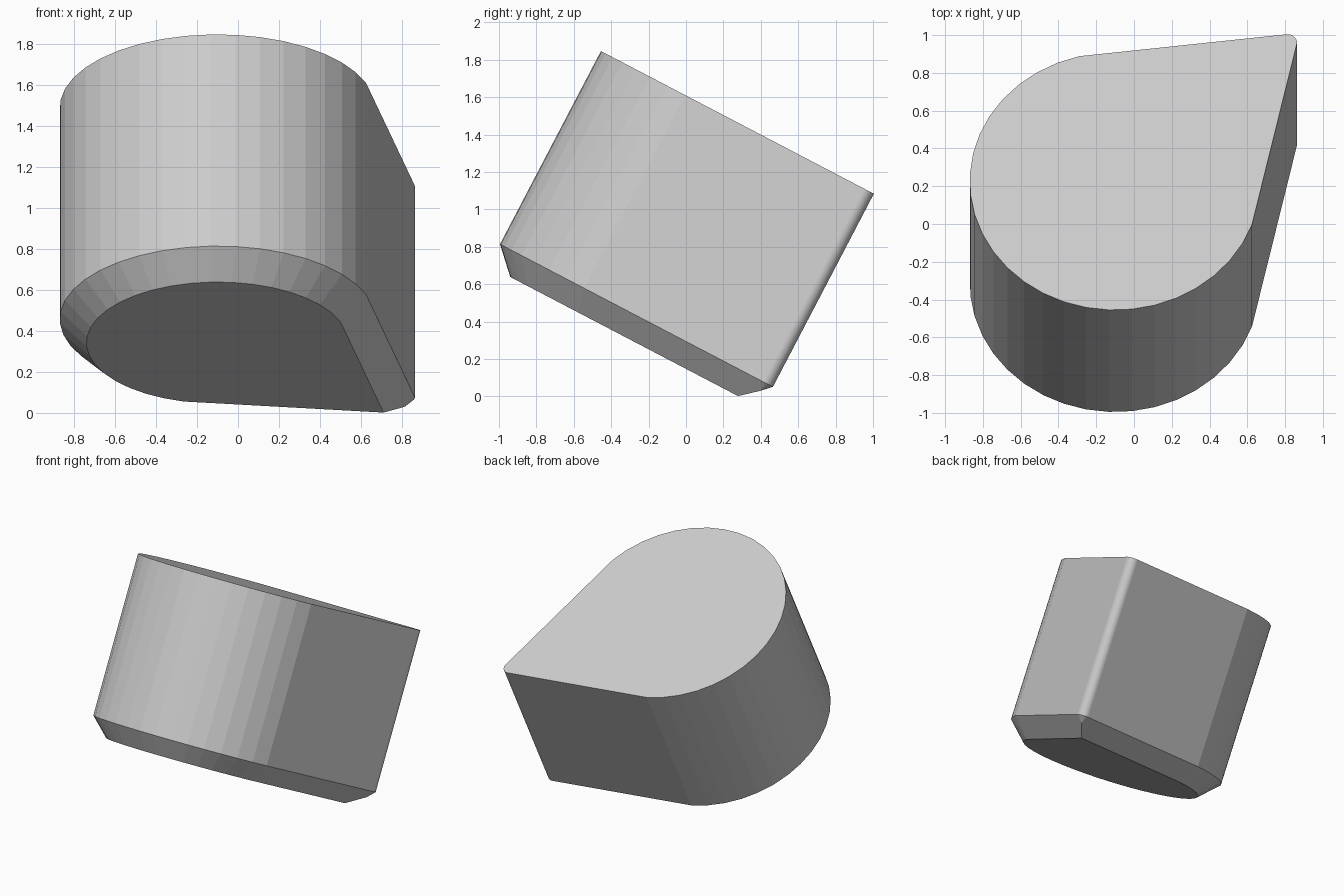
import bpy, bmesh
from math import sin, cos, acos, radians, pi

if "Cube" in bpy.data.objects:
    bpy.data.objects.remove(bpy.data.objects["Cube"])

RADIUS = 0.77           # round end
TIP = 1.318             # distance to the unrounded tip
HALF = radians(35.4)    # half angle of the tip
FILLET = 0.05
AXIS = radians(42.2)    # direction of the tip
ARC_SEGS, TIP_SEGS = 26, 16


def ring(bm, inset, z):
    """Teardrop outline offset inwards by inset, at height z."""
    foot = pi / 2 - HALF
    r = RADIUS - inset
    kink = foot + acos((TIP * sin(HALF) - inset) / r)
    fr = max(FILLET - inset, 0.0)
    c = TIP - max(inset, FILLET) / sin(HALF)
    pts = []
    for i in range(ARC_SEGS + 1):
        a = AXIS + kink + (2 * pi - 2 * kink) * i / ARC_SEGS
        pts.append((r * cos(a), r * sin(a), z))
    for i in range(TIP_SEGS + 1):
        a = AXIS - foot + 2 * foot * i / TIP_SEGS
        pts.append((c * cos(AXIS) + fr * cos(a), c * sin(AXIS) + fr * sin(a), z))
    return [bm.verts.new(p) for p in pts]


# Teardrop block: bevelled foot, straight wall, flat top
bm = bmesh.new()
rings = [ring(bm, d, z) for d, z in ((0.13, 0), (FILLET, 0.08), (0, 0.13), (0, 1.295))]
n = len(rings[0])
for lo, hi in zip(rings, rings[1:]):
    for i in range(n):
        j = (i + 1) % n
        bm.faces.new((lo[i], lo[j], hi[j], hi[i]))
bm.faces.new(rings[0][::-1])
bm.faces.new(rings[-1])
bmesh.ops.remove_doubles(bm, verts=bm.verts, dist=0.0005)
bmesh.ops.dissolve_limit(bm, angle_limit=0.02, verts=bm.verts, edges=bm.edges)
bmesh.ops.recalc_face_normals(bm, faces=bm.faces)

mesh = bpy.data.meshes.new("teardrop_block")
bm.to_mesh(mesh)
bm.free()
block = bpy.data.objects.new("teardrop_block", mesh)
bpy.context.collection.objects.link(block)

# Tilt forward-facing and rest on the lowest corner
block.rotation_euler = (radians(-27.6), 0, 0)
block.location = (-0.1, -0.373, 0.342)
